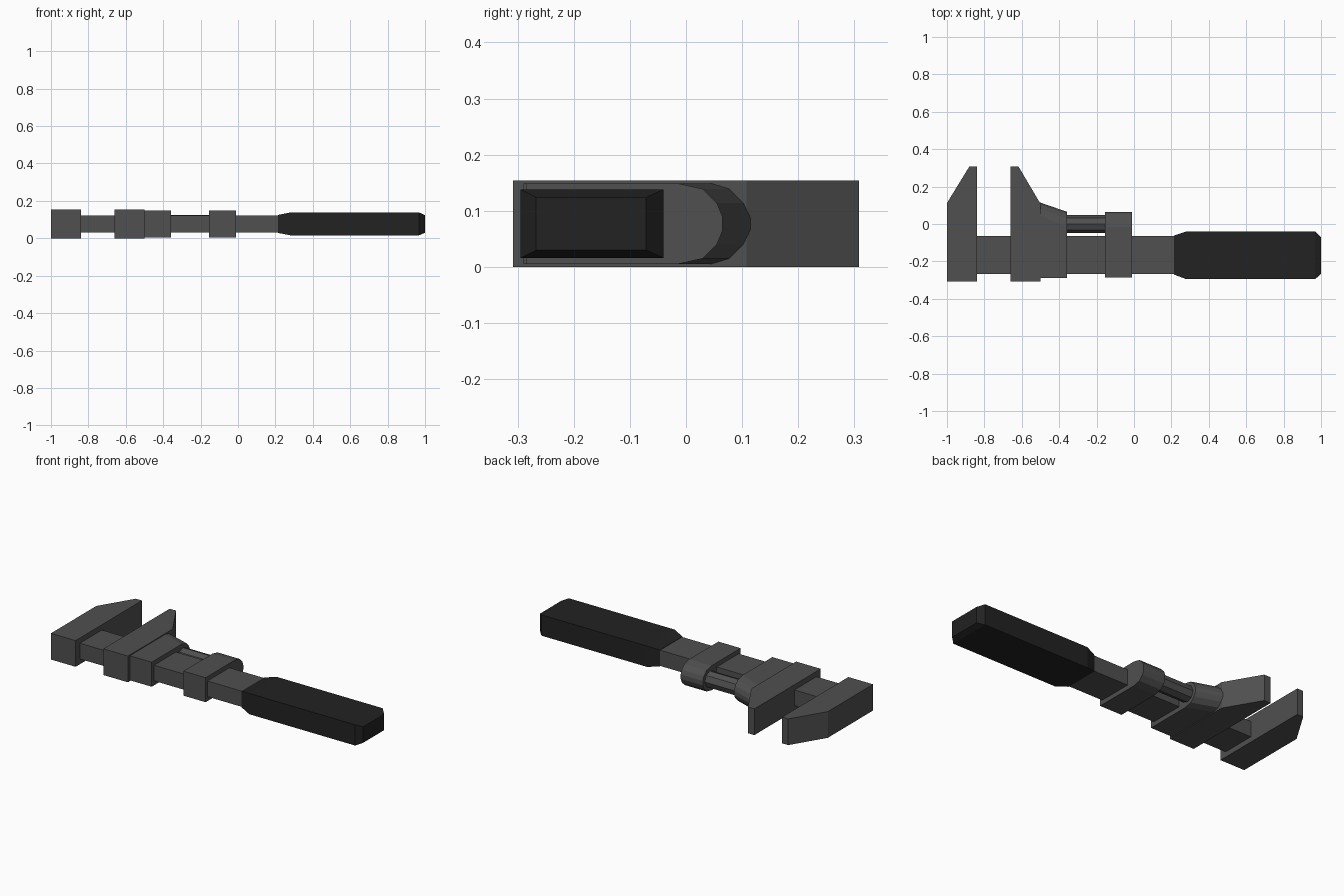
import bpy, bmesh, math

if "Cube" in bpy.data.objects:
    bpy.data.objects.remove(bpy.data.objects["Cube"])

MID = 0.077  # mid height of the tool lying flat


def material(name, v):
    m = bpy.data.materials.new(name)
    m.diffuse_color = (v, v, v, 1)
    m.use_nodes = True
    m.node_tree.nodes["Principled BSDF"].inputs["Base Color"].default_value = m.diffuse_color
    return m


steel = material("dark steel", 0.08)
black = material("black grip", 0.016)


def loft(name, rings, mat):
    """Skin a closed solid through matching rings of points."""
    bm = bmesh.new()
    loops = [[bm.verts.new(p) for p in ring] for ring in rings]
    n = len(loops[0])
    for a, b in zip(loops, loops[1:]):
        for i in range(n):
            j = (i + 1) % n
            bm.faces.new((a[i], a[j], b[j], b[i]))
    bm.faces.new(loops[0])
    bm.faces.new(loops[-1])
    bmesh.ops.recalc_face_normals(bm, faces=bm.faces)
    mesh = bpy.data.meshes.new(name)
    bm.to_mesh(mesh)
    bm.free()
    mesh.materials.append(mat)
    ob = bpy.data.objects.new(name, mesh)
    bpy.context.collection.objects.link(ob)
    return ob


def plate(name, outline, mat):
    """Extrude a plan outline through the full height."""
    return loft(name, [[(x, y, z) for x, y in outline] for z in (0, 2 * MID)], mat)


def rect(x, y0, y1, h):
    return [(x, y0, MID - h), (x, y1, MID - h), (x, y1, MID + h), (x, y0, MID + h)]


def round_nose(x, y0, nose):
    """Flat-backed section with a faceted nose; nose = (y, half height)."""
    top = [(y0, 0.072)] + nose
    pts = top + [(y, -h) for y, h in reversed(top)]
    return [(x, y, MID + h) for y, h in pts]


near = [(-0.015, 0.072), (0.030, 0.062), (0.055, 0.037), (0.065, 0.013)]
far = [(0.045, 0.072), (0.078, 0.062), (0.103, 0.037), (0.115, 0.010)]

# Jaws
plate("fixed_jaw", [(-1, -0.308), (-0.84, -0.308), (-0.84, 0.308),
                    (-0.88, 0.308), (-1, 0.112)], steel)
plate("sliding_jaw", [(-0.66, -0.308), (-0.5, -0.308), (-0.5, 0.108),
                      (-0.618, 0.308), (-0.66, 0.308)], steel)

# Main bar
loft("bar", [rect(x, -0.268, -0.064, 0.046) for x in (-0.86, 0.24)], steel)

# Tapered sleeve behind the sliding jaw, and the collar
loft("jaw_sleeve", [round_nose(-0.502, -0.29, far), round_nose(-0.358, -0.29, near)], steel)
loft("collar", [round_nose(x, -0.285, near) for x in (-0.155, -0.011)], steel)

# Adjusting screw
loft("screw", [[(x, 0.047 * math.cos(i * math.pi / 4), MID + 0.047 * math.sin(i * math.pi / 4))
                for i in range(8)] for x in (-0.37, -0.145)], steel)

# Grip with chamfered ends
loft("grip", [rect(0.213, -0.27, -0.062, 0.048), rect(0.28, -0.295, -0.04, 0.061),
              rect(0.968, -0.295, -0.04, 0.061), rect(1.0, -0.267, -0.071, 0.047)], black)
